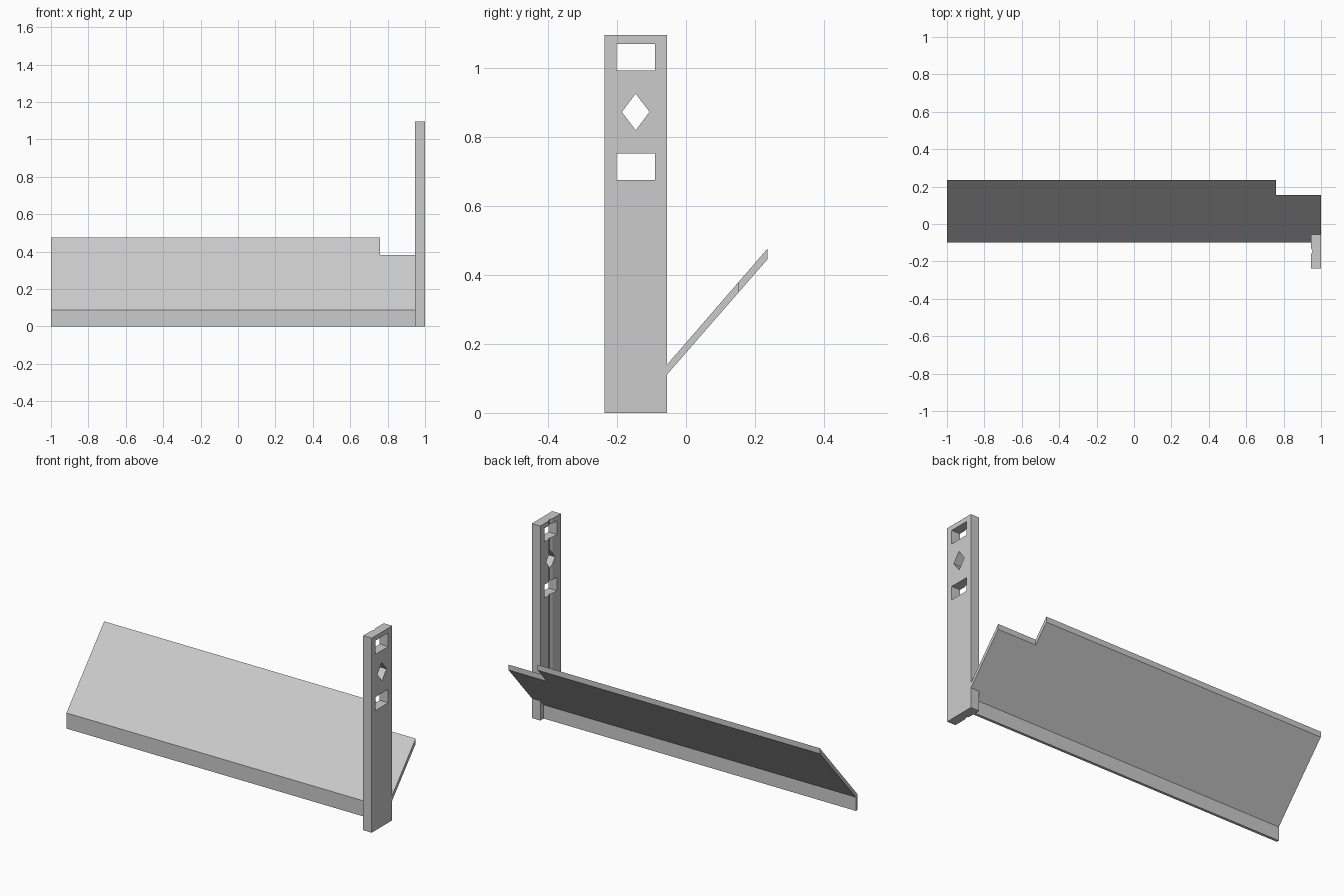
import bpy, bmesh
from mathutils import Vector

if "Cube" in bpy.data.objects:
    bpy.data.objects.remove(bpy.data.objects["Cube"])

grey = bpy.data.materials.new("plain_grey")
grey.diffuse_color = (0.6, 0.6, 0.6, 1)
grey.use_nodes = True
grey.node_tree.nodes["Principled BSDF"].inputs["Base Color"].default_value = grey.diffuse_color


def prism(name, pts, axis, lo, hi):
    """Extrude a flat outline along x (points are y, z) or z (points are x, y)."""
    bm = bmesh.new()
    place = (lambda a, b: (lo, a, b)) if axis == "x" else (lambda a, b: (a, b, lo))
    face = bm.faces.new([bm.verts.new(place(a, b)) for a, b in pts])
    new = bmesh.ops.extrude_face_region(bm, geom=[face])["geom"]
    step = Vector((hi - lo, 0, 0)) if axis == "x" else Vector((0, 0, hi - lo))
    bmesh.ops.translate(bm, vec=step, verts=[v for v in new if isinstance(v, bmesh.types.BMVert)])
    bmesh.ops.recalc_face_normals(bm, faces=bm.faces)
    mesh = bpy.data.meshes.new(name)
    bm.to_mesh(mesh)
    bm.free()
    mesh.materials.append(grey)
    ob = bpy.data.objects.new(name, mesh)
    bpy.context.collection.objects.link(ob)
    return ob


def cut(ob, cutters):
    """Cut the shapes out of the part, then discard them."""
    for c in cutters:
        c.hide_render = True
        mod = ob.modifiers.new("cut", "BOOLEAN")
        mod.operation, mod.solver, mod.object = "DIFFERENCE", "EXACT", c
    deps = bpy.context.evaluated_depsgraph_get()
    mesh = bpy.data.meshes.new_from_object(ob.evaluated_get(deps))
    ob.modifiers.clear()
    ob.data = mesh
    for c in cutters:
        bpy.data.objects.remove(c)


def box_yz(y0, y1, z0, z1):
    return [(y0, z0), (y1, z0), (y1, z1), (y0, z1)]


# Sloping shelf with an upright front lip
shelf = prism("sloping_shelf", [(-0.10, 0), (-0.085, 0), (-0.085, 0.077), (0.236, 0.445),
                                (0.236, 0.476), (-0.10, 0.088)], "x", -1, 1)
# Stepped rear corner
cut(shelf, [prism("corner_cutter", box_yz(0.154, 0.4, 0.1, 0.7), "x", 0.76, 1.1)])

# Upright post with a shallow groove down its inner face
X, Y0, Y1, MID = 0.947, -0.237, -0.055, -0.146
post = prism("upright_post", [(X, Y0), (1.0, Y0), (1.0, Y1), (X, Y1), (X, MID + 0.016),
                              (X + 0.008, MID), (X, MID - 0.016)], "z", 0, 1.097)
# Two rectangular windows and a diamond between them
outlines = [box_yz(-0.202, -0.09, 0.993, 1.07), box_yz(-0.202, -0.09, 0.676, 0.752),
            [(MID - 0.04, 0.873), (MID, 0.82), (MID + 0.04, 0.873), (MID, 0.926)]]
cut(post, [prism("hole_cutter", o, "x", 0.9, 1.05) for o in outlines])
